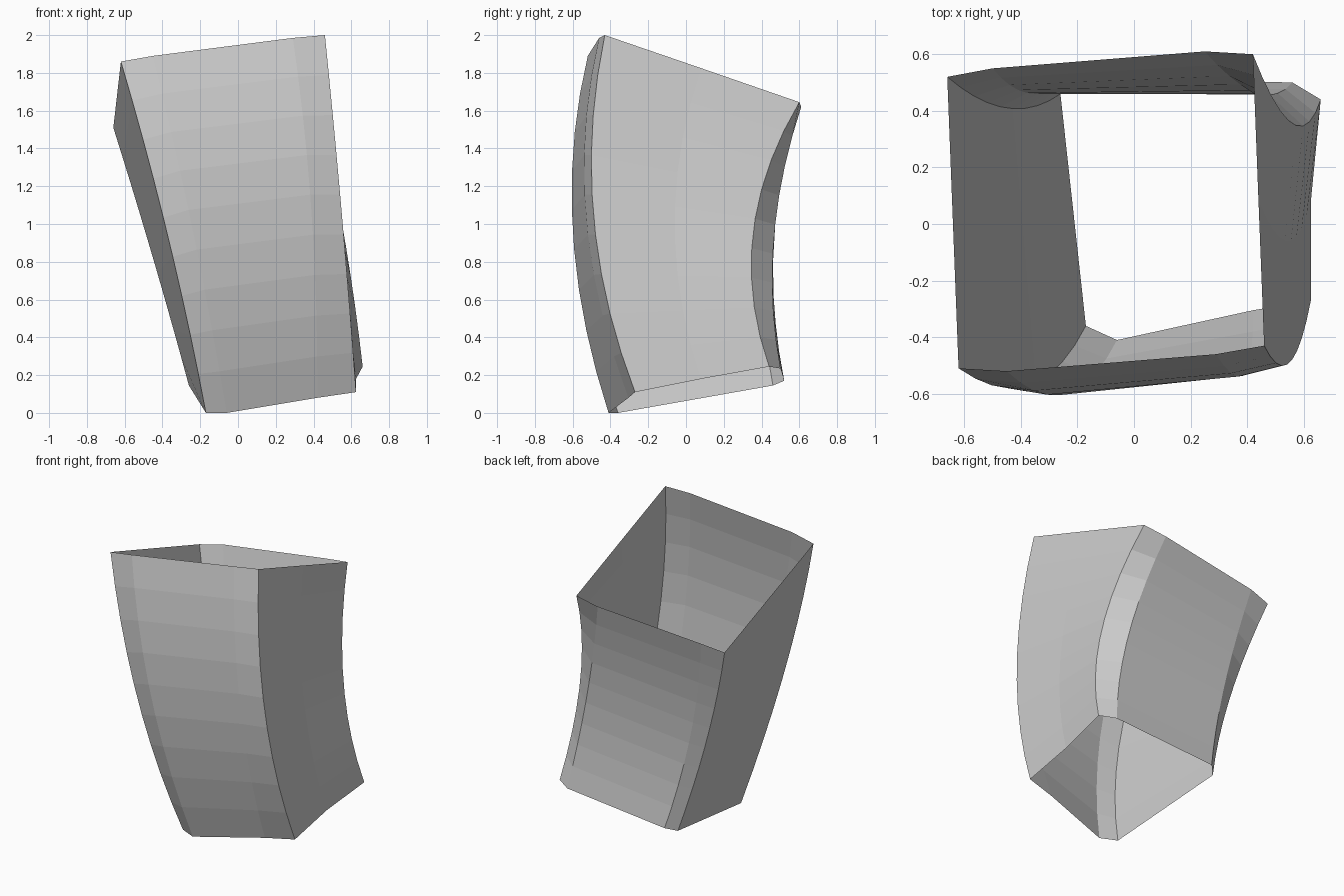
import bpy, bmesh
from mathutils import Vector

# Corner and near-corner guide curves around the sleeve: (top, middle, bottom)
GUIDES = [
    ((-0.62, -0.51, 1.86), (-0.37, -0.57, 0.93), (-0.17, -0.36, 0.00)),  # front left
    ((-0.45, -0.52, 1.89), (-0.24, -0.60, 0.97), (-0.06, -0.41, 0.00)),
    ((0.29, -0.46, 1.985), (0.39, -0.53, 1.05), (0.42, -0.305, 0.08)),
    ((0.46, -0.43, 2.00), (0.55, -0.49, 1.05), (0.625, -0.27, 0.11)),    # front right
    ((0.44, 0.08, 1.825), (0.545, -0.06, 1.00), (0.625, 0.08, 0.18)),    # right wall
    ((0.42, 0.60, 1.645), (0.56, 0.355, 0.95), (0.66, 0.44, 0.245)),     # back right
    ((0.25, 0.61, 1.62), (0.43, 0.465, 0.92), (0.56, 0.50, 0.235)),
    ((-0.50, 0.55, 1.54), (-0.36, 0.46, 0.85), (-0.20, 0.52, 0.17)),
    ((-0.66, 0.52, 1.51), (-0.45, 0.41, 0.82), (-0.26, 0.46, 0.145)),    # back left
]
BANDS = 9


def guide_point(guide, t):
    """Smooth curve through the three guide points, t from 0 to 1."""
    a, b, c = (Vector(p) for p in guide)
    return (a * (2 * (t - 0.5) * (t - 1)) + b * (4 * t * (1 - t))
            + c * (2 * t * (t - 0.5)))


# Open bent sleeve: rings lofted from top rim to bottom rim
bm = bmesh.new()
rings = [[bm.verts.new(guide_point(g, i / BANDS)) for g in GUIDES]
         for i in range(BANDS + 1)]
n = len(GUIDES)
for upper, lower in zip(rings, rings[1:]):
    for j in range(n):
        k = (j + 1) % n
        bm.faces.new((upper[j], lower[j], lower[k], upper[k]))
mesh = bpy.data.meshes.new("bent_sleeve")
bm.to_mesh(mesh)
bm.free()
sleeve = bpy.data.objects.new("bent_sleeve", mesh)
bpy.context.collection.objects.link(sleeve)
